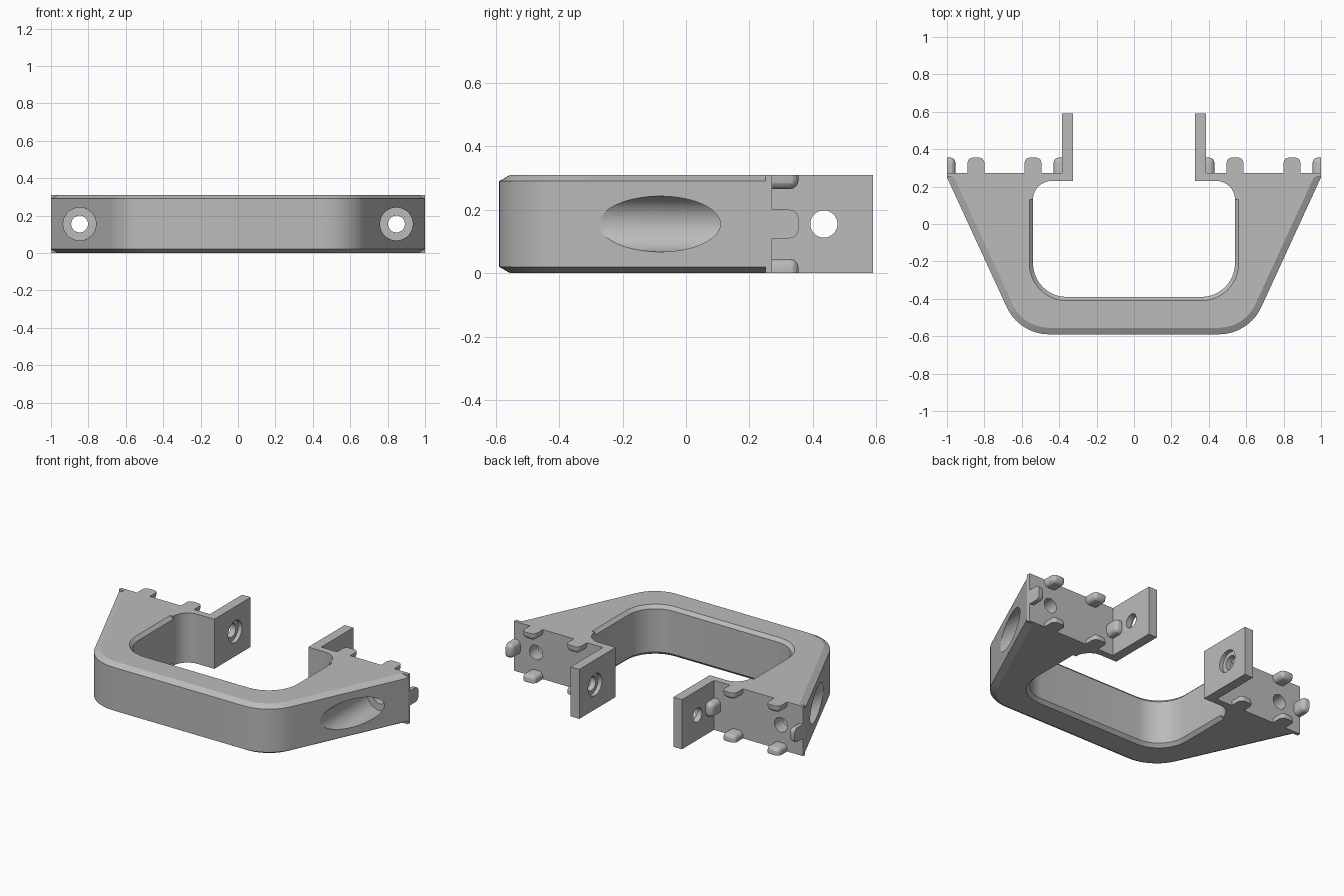
import bpy, bmesh, math
from mathutils import Vector

if "Cube" in bpy.data.objects:
    bpy.data.objects.remove(bpy.data.objects["Cube"], do_unlink=True)

HEIGHT, MID = 0.31, 0.155
BACK = 0.25           # rear end of the chamfered handle

grey = bpy.data.materials.new("grey")
grey.use_nodes = True
grey.diffuse_color = (0.5, 0.5, 0.5, 1)
grey.node_tree.nodes["Principled BSDF"].inputs["Base Color"].default_value = (0.5, 0.5, 0.5, 1)


def make_object(name, bm):
    bmesh.ops.recalc_face_normals(bm, faces=bm.faces)
    mesh = bpy.data.meshes.new(name)
    bm.to_mesh(mesh)
    bm.free()
    mesh.materials.append(grey)
    obj = bpy.data.objects.new(name, mesh)
    bpy.context.collection.objects.link(obj)
    return obj


def activate(obj):
    bpy.ops.object.select_all(action='DESELECT')
    obj.select_set(True)
    bpy.context.view_layer.objects.active = obj


def fillet(before, corner, after, radius, steps=10):
    """Points of an arc that rounds a corner."""
    c = Vector(corner)
    u, v = (Vector(before) - c).normalized(), (Vector(after) - c).normalized()
    half = u.angle(v) / 2
    centre = c + (u + v).normalized() * radius / math.sin(half)
    a = c + u * radius / math.tan(half) - centre
    b = c + v * radius / math.tan(half) - centre
    sweep = math.pi - 2 * half
    return [tuple(centre + (a * math.sin((1 - t) * sweep) + b * math.sin(t * sweep)) / math.sin(sweep))
            for t in (i / steps for i in range(steps + 1))]


def loft(name, levels):
    """Stack matching outlines, each given as (z, points), into a solid."""
    bm = bmesh.new()
    rings = [[bm.verts.new((x, y, z)) for x, y in pts] for z, pts in levels]
    for low, high in zip(rings, rings[1:]):
        for i in range(len(low)):
            j = (i + 1) % len(low)
            bm.faces.new((low[i], low[j], high[j], high[i]))
    bm.faces.new(rings[0][::-1])
    bm.faces.new(rings[-1])
    return make_object(name, bm)


def drill(obj, start, end, radius):
    """Cut a round hole between two points."""
    a, b = Vector(start), Vector(end)
    bm = bmesh.new()
    bmesh.ops.create_cone(bm, cap_ends=True, segments=40, radius1=radius, radius2=radius, depth=(b - a).length)
    bm.transform((b - a).to_track_quat('Z', 'Y').to_matrix().to_4x4())
    bmesh.ops.translate(bm, verts=bm.verts, vec=(a + b) / 2)
    cutter = make_object("hole_cutter", bm)
    cutter.hide_render = True
    mod = obj.modifiers.new("hole", 'BOOLEAN')
    mod.operation, mod.solver, mod.object = 'DIFFERENCE', 'EXACT', cutter
    activate(obj)
    bpy.ops.object.modifier_apply(modifier=mod.name)
    bpy.data.objects.remove(cutter, do_unlink=True)


def mirror(obj):
    mod = obj.modifiers.new("mirror", 'MIRROR')
    mod.use_mirror_merge = False
    activate(obj)
    bpy.ops.object.modifier_apply(modifier=mod.name)


def smooth(obj):
    activate(obj)
    bpy.ops.object.shade_smooth_by_angle(angle=math.radians(20))


# Handle: U-shaped grip with chamfered rims
def handle_outline(out, inn):
    slope = 0.46
    front = -0.59 + out
    edge = lambda y: 1 - slope * (BACK - y) - out * math.hypot(1, slope)
    outer = [(edge(BACK), BACK)] + fillet((edge(BACK), BACK), (edge(front), front), (0, front), 0.25 - out)
    x, y = 0.54 + inn, -0.39 - inn
    inner = [(x, BACK)] + fillet((x, BACK), (x, y), (0, y), 0.18 + inn)
    flip = lambda pts: [(-px, py) for px, py in reversed(pts)]
    return outer + flip(outer) + [(-px, py) for px, py in inner] + inner[::-1]


full, inset = handle_outline(0, 0), handle_outline(0.035, 0.02)
handle = loft("handle", [(0, inset), (0.02, full), (HEIGHT - 0.02, full), (HEIGHT, inset)])
for side in (-1, 1):
    x = 0.847 * side
    drill(handle, (x, -0.7, MID), (x, 0.19, MID), 0.088)
    drill(handle, (x, 0.1, MID), (x, 0.4, MID), 0.045)
smooth(handle)

# Mounting bracket: rear plate, filleted web and projecting tab
web = fillet((0.33, 0.23), (0.54, 0.23), (0.54, 0), 0.1)
outline = [(1, BACK), (1, 0.272), (0.385, 0.272), (0.385, 0.59), (0.325, 0.59), (0.325, 0.23)]
outline += web + [(0.58, 0.13), (0.58, BACK)]
bracket = loft("mounting_brackets", [(0, outline), (HEIGHT, outline)])
drill(bracket, (0.847, 0.1, MID), (0.847, 0.4, MID), 0.045)
drill(bracket, (0.2, 0.435, MID), (0.5, 0.435, MID), 0.043)
drill(bracket, (0.2, 0.435, MID), (0.35, 0.435, MID), 0.068)
mirror(bracket)
smooth(bracket)


# Locating nubs: half studs, flat on the side that meets the rim
def nub(name, centre, size, flat):
    bm = bmesh.new()
    bmesh.ops.create_cube(bm, size=1)
    bmesh.ops.scale(bm, verts=bm.verts, vec=size)
    bm.normal_update()
    plain = lambda f: f.normal.dot(Vector(flat)) > 0.9 or f.normal.y < -0.9
    edges = [e for e in bm.edges if not any(plain(f) for f in e.link_faces)]
    bmesh.ops.bevel(bm, geom=edges, offset=0.028, segments=4, profile=0.5, affect='EDGES')
    bmesh.ops.translate(bm, verts=bm.verts, vec=centre)
    obj = make_object(name, bm)
    mirror(obj)
    smooth(obj)


Y, LONG, WIDE, THIN = 0.305, 0.1, 0.09, 0.045
for label, x in (("outer", 0.845), ("inner", 0.54)):
    nub(label + "_top_nubs", (x, Y, HEIGHT - THIN / 2), (WIDE, LONG, THIN), (0, 0, 1))
    nub(label + "_bottom_nubs", (x, Y, THIN / 2), (WIDE, LONG, THIN), (0, 0, -1))
nub("outer_side_nubs", (1 - THIN / 2, Y, MID), (THIN, LONG, WIDE), (1, 0, 0))
nub("inner_side_nubs", (0.385 + THIN / 2, Y, MID), (THIN, LONG, WIDE), (-1, 0, 0))
